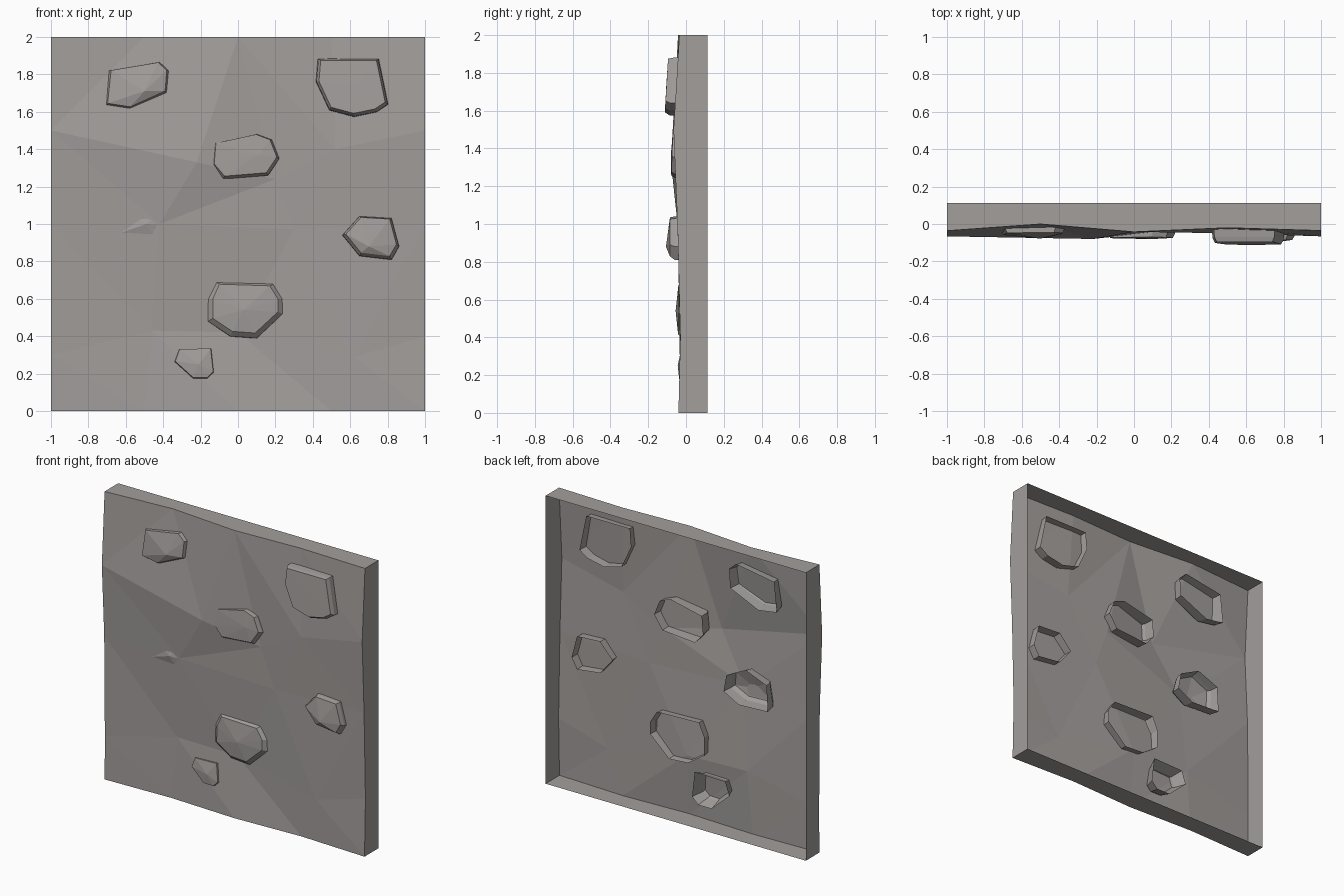
import bpy, bmesh
from mathutils import Vector
from mathutils.geometry import delaunay_2d_cdt

if "Cube" in bpy.data.objects:
    bpy.data.objects.remove(bpy.data.objects["Cube"])

BACK = 0.113

# Dark warm grey rock
rock = bpy.data.materials.new("rock")
rock.diffuse_color = (0.365, 0.342, 0.332, 1)
rock.use_nodes = True
rock.node_tree.nodes["Principled BSDF"].inputs["Base Color"].default_value = rock.diffuse_color


def finish(bm, name):
    me = bpy.data.meshes.new(name)
    bm.to_mesh(me)
    bm.free()
    me.materials.append(rock)
    ob = bpy.data.objects.new(name, me)
    bpy.context.collection.objects.link(ob)
    return ob


# Uneven front face: (x, z, y) control points, triangulated
wall_points = [
    (-1, 0, -.035), (-1, .3, -.033), (-1, 1, -.04), (-1, 1.5, -.066), (-1, 2, -.036),
    (1, 0, -.04), (1, .4, -.03), (1, 1, -.045), (1, 1.5, -.066), (1, 2, -.035),
    (-.5, 0, -.02), (0, 0, -.04), (.5, 0, -.02),
    (-.5, 2, 0), (0, 2, -.042), (.5, 2, -.02),
    (-.22, 1.33, -.08), (-.42, 1.0, -.045), (.2, 1.24, -.035), (.3, .97, -.03),
    (.52, 1.4, -.05), (-.46, .43, -.012), (0, .42, -.005), (.62, .29, -.03),
]
_, _, tris, orig, _, _ = delaunay_2d_cdt(
    [Vector((x, z)) for x, z, _ in wall_points], [], [], 0, 1e-6)
bm = bmesh.new()
verts = [bm.verts.new((x, y, z)) for x, z, y in wall_points]
for t in tris:
    bm.faces.new([verts[orig[i][0]] for i in t])

# Side walls run straight to an open back
rim = [e for e in bm.edges if e.is_boundary]
ext = bmesh.ops.extrude_edge_only(bm, edges=rim)
for v in ext["geom"]:
    if isinstance(v, bmesh.types.BMVert):
        v.co.y = BACK
bmesh.ops.recalc_face_normals(bm, faces=bm.faces)
bm.faces.ensure_lookup_table()
if bm.faces[0].normal.y > 0:
    bmesh.ops.reverse_faces(bm, faces=bm.faces)
finish(bm, "wall_panel")


def stone(name, outline, top_y, bottom_y, peak, rim_y=0.015, inset=0.9, flare=1.04):
    """Hollow faceted stone: flared rim, outline, tilted shoulder ring, off-centre peak."""
    n = len(outline)
    cx = sum(p[0] for p in outline) / n
    cz = sum(p[1] for p in outline) / n
    z0 = min(p[1] for p in outline)
    z1 = max(p[1] for p in outline)
    bm = bmesh.new()

    def vert(x, z, y, s):
        return bm.verts.new((cx + (x - cx) * s, y, cz + (z - cz) * s))

    back, wide, ring = [], [], []
    for x, z in outline:
        y = bottom_y + (top_y - bottom_y) * (z - z0) / (z1 - z0)
        back.append(vert(x, z, rim_y, flare))
        wide.append(vert(x, z, y + 0.025, 1))
        ring.append(vert(x, z + .008, y, inset))
    tip = bm.verts.new((peak[0], peak[2], peak[1]))
    for i in range(n):
        j = (i + 1) % n
        bm.faces.new((back[i], back[j], wide[j], wide[i]))
        bm.faces.new((wide[i], wide[j], ring[j], ring[i]))
        bm.faces.new((ring[i], ring[j], tip))
    bmesh.ops.recalc_face_normals(bm, faces=bm.faces)
    if tip.link_faces[0].normal.y > 0:
        bmesh.ops.reverse_faces(bm, faces=bm.faces)
    finish(bm, name)


# Embedded stones
stone("stone_upper_right",
      [(.43, 1.88), (.75, 1.88), (.80, 1.64), (.74, 1.60), (.62, 1.575), (.49, 1.61), (.42, 1.76)],
      -.095, -.112, (.62, 1.74, -.104), inset=.93)
stone("stone_upper_left",
      [(-.69, 1.82), (-.42, 1.865), (-.37, 1.82), (-.38, 1.70), (-.58, 1.61), (-.71, 1.63)],
      -.045, -.06, (-.50, 1.71, -.078), .04, .93, 1.08)
stone("stone_centre",
      [(-.13, 1.43), (.10, 1.48), (.18, 1.45), (.22, 1.35), (.16, 1.26), (-.08, 1.24), (-.14, 1.31)],
      -.07, -.078, (.11, 1.37, -.08), .025, .93)
stone("stone_right",
      [(.65, 1.04), (.82, 1.03), (.86, .88), (.82, .81), (.65, .83), (.56, .94)],
      -.085, -.085, (.70, .88, -.106), .02)
stone("stone_lower",
      [(-.12, .69), (.19, .68), (.24, .60), (.24, .52), (.10, .39), (-.04, .40), (-.16, .48), (-.16, .60)],
      -.04, -.042, (.03, .54, -.055), .04, .87)
stone("stone_small",
      [(-.32, .33), (-.14, .335), (-.125, .20), (-.16, .165), (-.24, .165), (-.345, .26)],
      -.026, -.036, (-.21, .25, -.044), .07, .92, 1.3)
stone("stone_sunken",
      [(-.65, 1.10), (-.50, 1.16), (-.36, 1.09), (-.34, .98), (-.45, .92), (-.66, .93)],
      -.01, -.04, (-.49, 1.0, -.054), .06, .9, 1.06)
